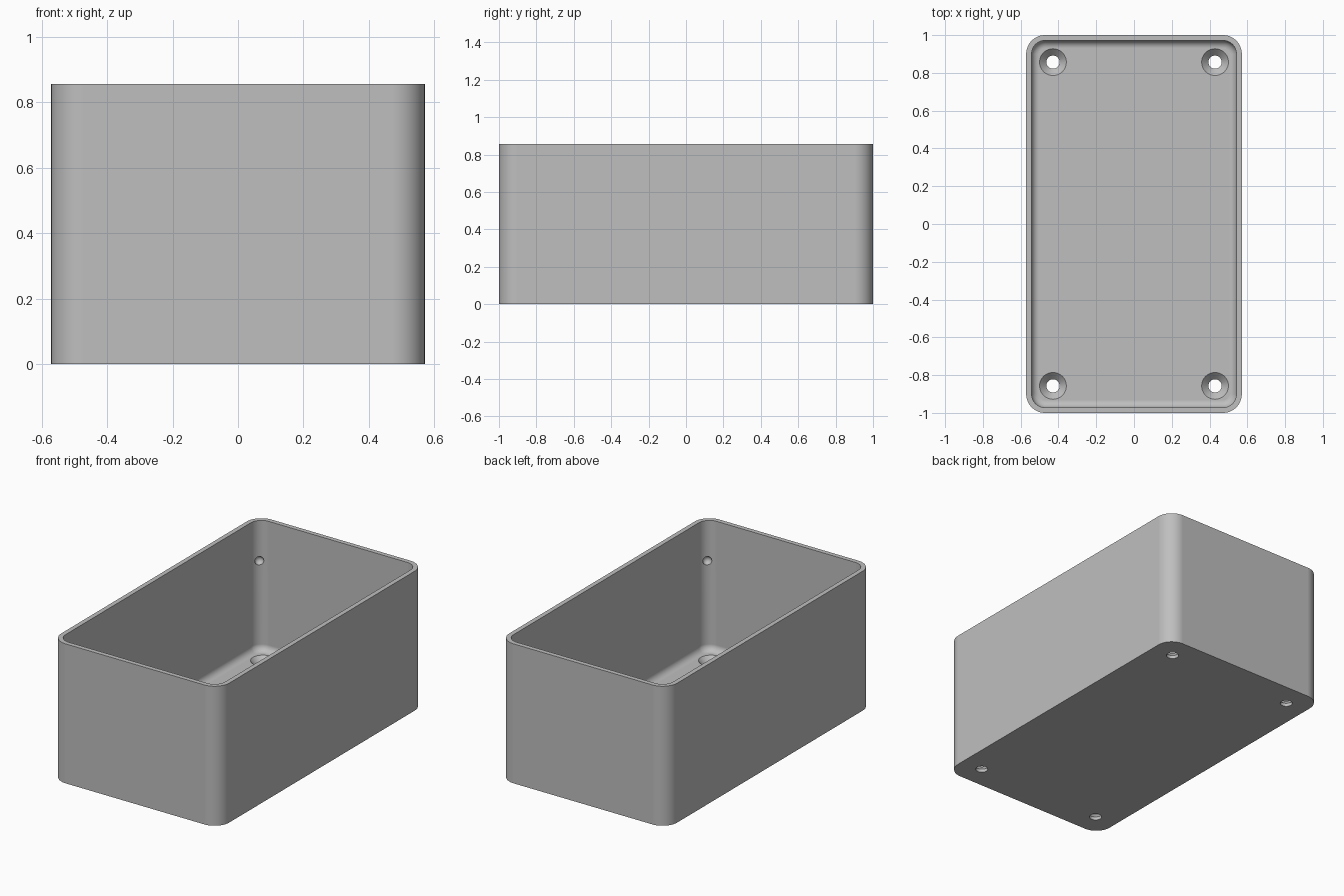
import bpy
import bmesh
from math import sin, cos, pi, radians

cube = bpy.data.objects.get("Cube")
if cube:
    bpy.data.objects.remove(cube)

HALF_X, HALF_Y, HEIGHT = 0.571, 1.0, 0.857
CORNER, WALL, FLOOR, FILLET = 0.1, 0.0286, 0.057, 0.04
HOLE_X, HOLE_Y, HOLE_R, SINK_R = 0.429, 0.857, 0.035, 0.071
STEPS = 12

grey = bpy.data.materials.new("plain grey")
grey.use_nodes = True
grey.diffuse_color = (0.52, 0.52, 0.52, 1)
grey.node_tree.nodes["Principled BSDF"].inputs["Base Color"].default_value = grey.diffuse_color


def rounded_ring(bm, inset, z):
    """Loop of vertices round a rounded rectangle, shrunk by inset."""
    r = CORNER - inset
    ring = []
    for quarter, (sx, sy) in enumerate(((1, 1), (-1, 1), (-1, -1), (1, -1))):
        for i in range(STEPS + 1):
            a = (quarter + i / STEPS) * pi / 2
            ring.append(bm.verts.new((sx * (HALF_X - CORNER) + r * cos(a),
                                      sy * (HALF_Y - CORNER) + r * sin(a), z)))
    return ring


def round_ring(bm, x, y, z, r, n=40):
    return [bm.verts.new((x + r * cos(2 * pi * i / n), y + r * sin(2 * pi * i / n), z))
            for i in range(n)]


def loft(bm, rings):
    """Closed solid skinned through a list of rings."""
    for a, b in zip(rings, rings[1:]):
        for i in range(len(a)):
            j = (i + 1) % len(a)
            bm.faces.new((a[i], a[j], b[j], b[i]))
    bm.faces.new(rings[0][::-1])
    bm.faces.new(rings[-1])
    bmesh.ops.recalc_face_normals(bm, faces=bm.faces)


def finish(bm, name):
    mesh = bpy.data.meshes.new(name)
    bm.to_mesh(mesh)
    bm.free()
    mesh.materials.append(grey)
    obj = bpy.data.objects.new(name, mesh)
    bpy.context.collection.objects.link(obj)
    return obj


# Open box: outer wall, rim, inner wall, filleted floor
bm = bmesh.new()
rings = [rounded_ring(bm, 0, 0), rounded_ring(bm, 0, HEIGHT), rounded_ring(bm, WALL, HEIGHT)]
for i in range(7):
    a = i / 6 * pi / 2
    rings.append(rounded_ring(bm, WALL + FILLET * (1 - cos(a)), FLOOR + FILLET * (1 - sin(a))))
loft(bm, rings)
box = finish(bm, "open_box")

# Cutters: countersunk screw holes and small dimples in the inner corners
cutters = []
for sx in (-1, 1):
    for sy in (-1, 1):
        bm = bmesh.new()
        x, y = sx * HOLE_X, sy * HOLE_Y
        profile = ((-0.02, HOLE_R), (0.02, HOLE_R), (FLOOR, SINK_R), (FLOOR + 0.02, SINK_R))
        loft(bm, [round_ring(bm, x, y, z, r) for z, r in profile])
        cutters.append(finish(bm, "screw_hole_cutter"))

        bm = bmesh.new()
        bmesh.ops.create_uvsphere(bm, u_segments=20, v_segments=12, radius=0.026)
        reach = (CORNER - WALL) * cos(pi / 4)
        bmesh.ops.translate(bm, verts=bm.verts, vec=(
            sx * (HALF_X - CORNER + reach), sy * (HALF_Y - CORNER + reach), 0.61))
        cutters.append(finish(bm, "corner_dimple_cutter"))

for cutter in cutters:
    cutter.hide_render = True
    mod = box.modifiers.new("cut", 'BOOLEAN')
    mod.operation = 'DIFFERENCE'
    mod.solver = 'EXACT'
    mod.object = cutter

# Bake the cuts, drop the cutters, then shade
bpy.context.view_layer.update()
graph = bpy.context.evaluated_depsgraph_get()
cut_mesh = bpy.data.meshes.new_from_object(box.evaluated_get(graph))
box.modifiers.clear()
box.data = cut_mesh
for cutter in cutters:
    bpy.data.objects.remove(cutter)

bpy.ops.object.select_all(action='DESELECT')
box.select_set(True)
bpy.context.view_layer.objects.active = box
bpy.ops.object.shade_smooth_by_angle(angle=radians(30))
weighted = box.modifiers.new("even_shading", 'WEIGHTED_NORMAL')
weighted.keep_sharp = True
